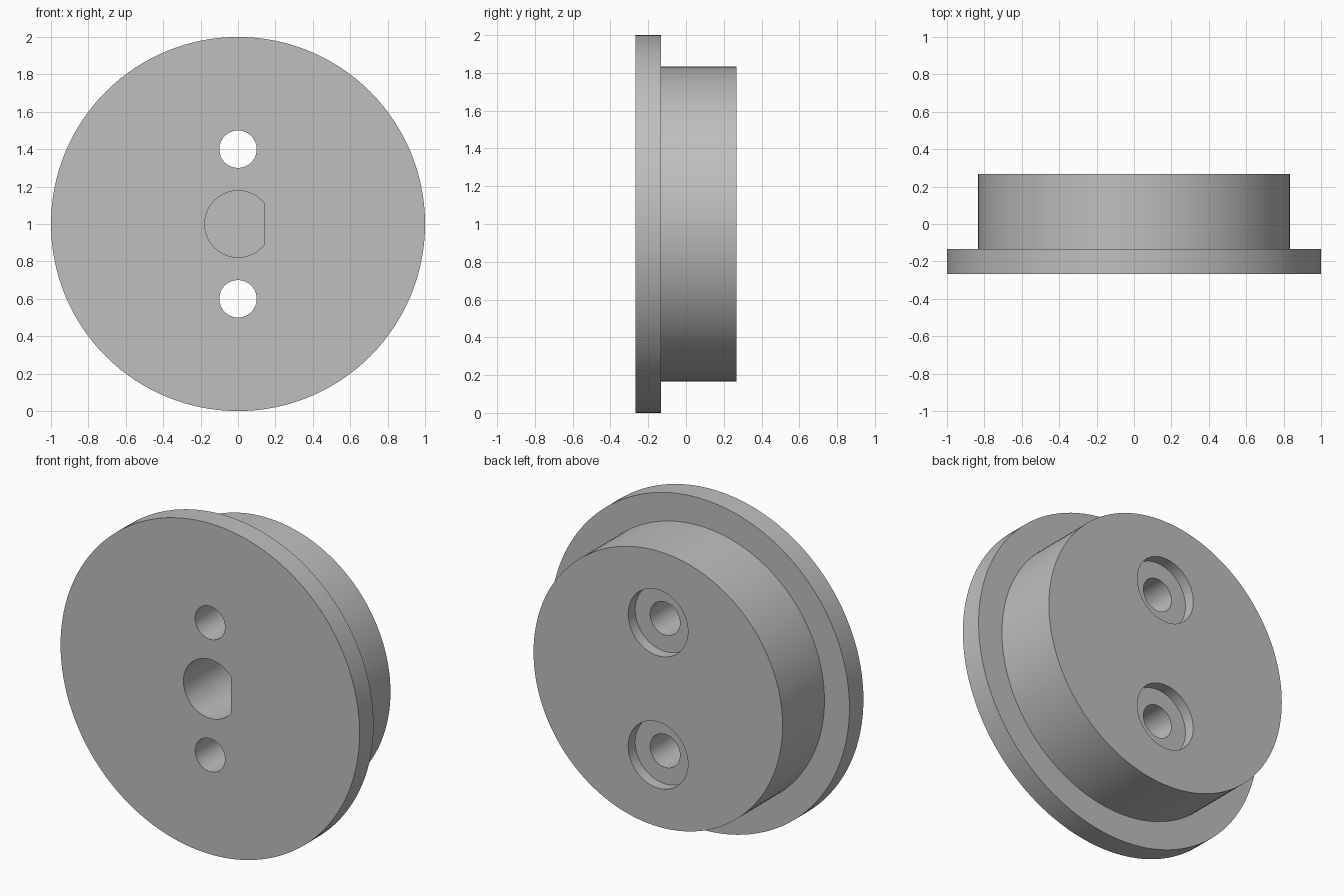
import bpy, bmesh, math

cube = bpy.data.objects.get("Cube")
if cube:
    bpy.data.objects.remove(cube, do_unlink=True)

FRONT, STEP, BACK = -0.267, -0.133, 0.267   # y planes of the flange and hub
AXIS_Z = 1.0

grey = bpy.data.materials.new("plain_grey")
grey.use_nodes = True
colour = (0.52, 0.52, 0.52, 1)
grey.diffuse_color = colour
grey.node_tree.nodes["Principled BSDF"].inputs["Base Color"].default_value = colour


def cylinder(name, radius, y0, y1, z=AXIS_Z, sides=128, flat=None):
    """Solid cylinder along y; flat trims it at that x into a D shape."""
    bm = bmesh.new()
    if flat is None:
        angles = [2 * math.pi * i / sides for i in range(sides)]
    else:
        a = math.acos(flat / radius)
        angles = [a + (2 * math.pi - 2 * a) * i / sides for i in range(sides + 1)]
    ring = [bm.verts.new((radius * math.cos(t), y0, z + radius * math.sin(t))) for t in angles]
    face = bm.faces.new(ring)
    ext = bmesh.ops.extrude_face_region(bm, geom=[face])
    top = [g for g in ext["geom"] if isinstance(g, bmesh.types.BMVert)]
    bmesh.ops.translate(bm, verts=top, vec=(0, y1 - y0, 0))
    bmesh.ops.recalc_face_normals(bm, faces=bm.faces)
    mesh = bpy.data.meshes.new(name)
    bm.to_mesh(mesh)
    bm.free()
    mesh.materials.append(grey)
    obj = bpy.data.objects.new(name, mesh)
    bpy.context.collection.objects.link(obj)
    return obj


def combine(target, tool, operation):
    mod = target.modifiers.new(tool.name, "BOOLEAN")
    mod.operation, mod.solver, mod.object = operation, "EXACT", tool
    bpy.context.view_layer.objects.active = target
    bpy.ops.object.modifier_apply(modifier=mod.name)
    bpy.data.objects.remove(tool, do_unlink=True)


# Wide front flange with a narrower hub behind it
wheel = cylinder("flanged_wheel", 1.0, FRONT, STEP)
combine(wheel, cylinder("hub", 0.833, STEP - 0.05, BACK), "UNION")

# Blind D-shaped shaft socket in the front
combine(wheel, cylinder("shaft_socket", 0.178, FRONT - 0.1, FRONT + 0.4, flat=0.14, sides=64),
        "DIFFERENCE")

# Two through holes, each counterbored from the back
for side in (-1, 1):
    z = AXIS_Z + side * 0.4
    combine(wheel, cylinder("screw_hole", 0.1, FRONT - 0.1, BACK + 0.1, z, 64), "DIFFERENCE")
    combine(wheel, cylinder("counterbore", 0.2, BACK - 0.067, BACK + 0.1, z, 64), "DIFFERENCE")

# Smooth round walls, sharp rims
bpy.ops.object.select_all(action="DESELECT")
wheel.select_set(True)
bpy.context.view_layer.objects.active = wheel
bpy.ops.object.shade_smooth_by_angle(angle=math.radians(30))
